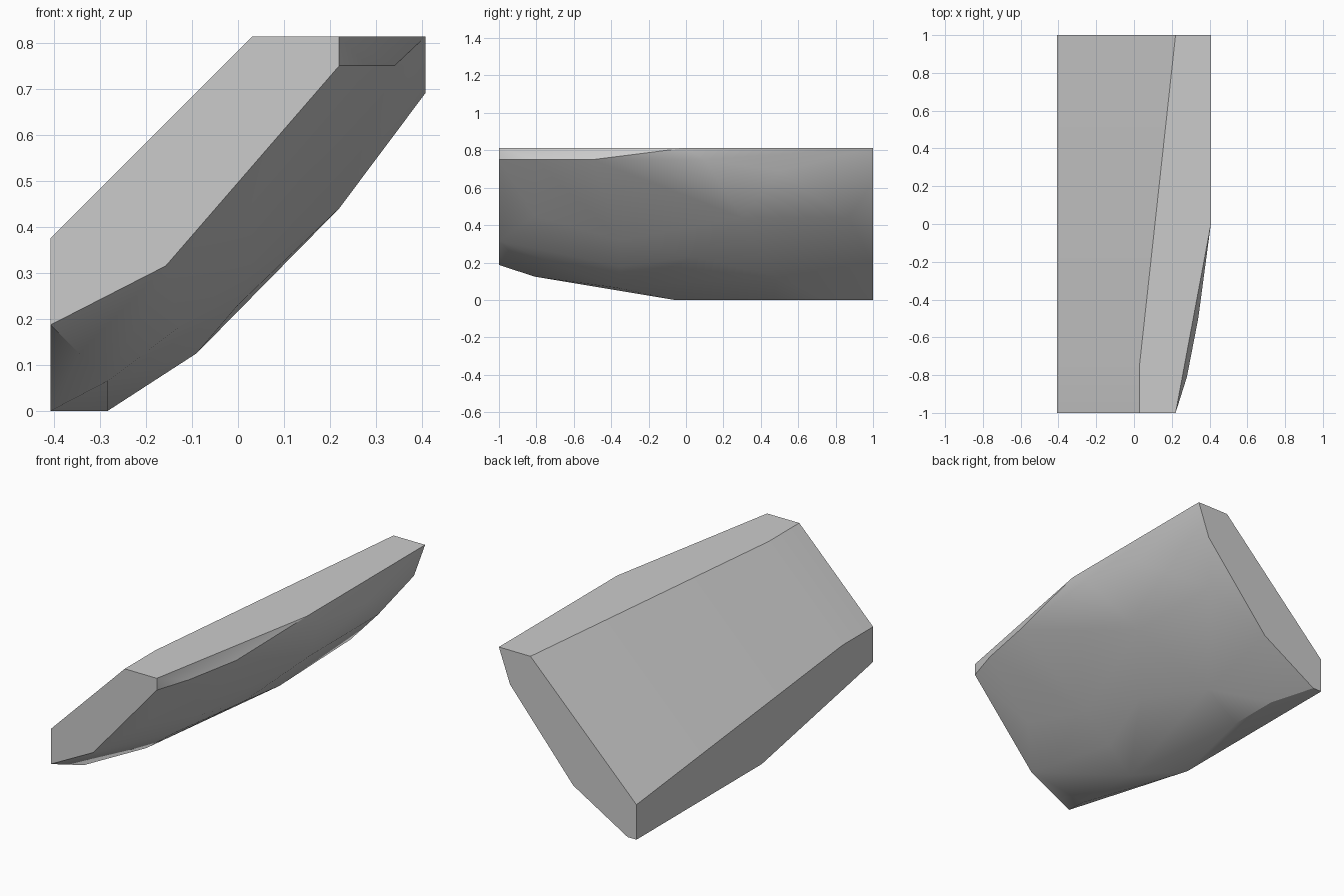
import bpy
import bmesh

cube = bpy.data.objects.get("Cube")
if cube:
    bpy.data.objects.remove(cube, do_unlink=True)

# Plain grey material
grey = bpy.data.materials.new("grey")
grey.use_nodes = True
colour = (0.6, 0.6, 0.6, 1)
grey.diffuse_color = colour
grey.node_tree.nodes["Principled BSDF"].inputs["Base Color"].default_value = colour

W, H, S = 0.407, 0.813, 0.22   # half width, height, shoulder

# Cross-sections as (x, z) corners for each y station
front = [(-W, 0.187), (-W, 0.375), (0.03, H), (S, H), (S, 0.75), (-0.157, 0.315)]
back = [(-W, 0), (-W, 0.187), (S, H), (W, H), (0.341, 0.63), (-0.033, 0.19), (-0.355, 0)]
bend = [(-W, 0.375), (0.03, H)]
corners = [(x, y, z) for y, ring in ((-1, front), (-0.74, bend), (1, back)) for x, z in ring]

# Rounded rails along the two outer edges and the swollen underside
upper_rail = [(0.28, -0.81, 0.75), (0.34, -0.5, 0.75), (W, 0, H), (W, 0.1, 0.75), (W, 0.5, 0.69)]
lower_rail = [(-0.345, -0.81, 0.125), (-0.283, -0.37, 0.065), (-W, -0.06, 0),
              (-0.283, 0.47, 0), (-0.283, 0.75, 0)]
belly = [(0.03, -0.81, 0.45), (-0.13, -0.35, 0.18), (0.03, -0.35, 0.32), (0, 0.05, 0.23),
         (-0.09, 0.48, 0.125), (S, 0.3, 0.44), (S, 0.87, 0.44)]

# Convex skin around all the corners
bm = bmesh.new()
for point in corners + upper_rail + lower_rail + belly:
    bm.verts.new(point)
hull = bmesh.ops.convex_hull(bm, input=bm.verts)
spare = {v for v in hull["geom_interior"] + hull["geom_unused"]
         if isinstance(v, bmesh.types.BMVert)}
bmesh.ops.delete(bm, geom=list(spare), context='VERTS')
bmesh.ops.dissolve_limit(bm, angle_limit=0.01, verts=bm.verts, edges=bm.edges)
bmesh.ops.recalc_face_normals(bm, faces=bm.faces)

mesh = bpy.data.meshes.new("slanted_block")
bm.to_mesh(mesh)
bm.free()
mesh.materials.append(grey)
block = bpy.data.objects.new("slanted_block", mesh)
bpy.context.collection.objects.link(block)

# Smooth underside, crisp outer edges
bpy.ops.object.select_all(action='DESELECT')
block.select_set(True)
bpy.context.view_layer.objects.active = block
bpy.ops.object.shade_smooth_by_angle(angle=0.55)
